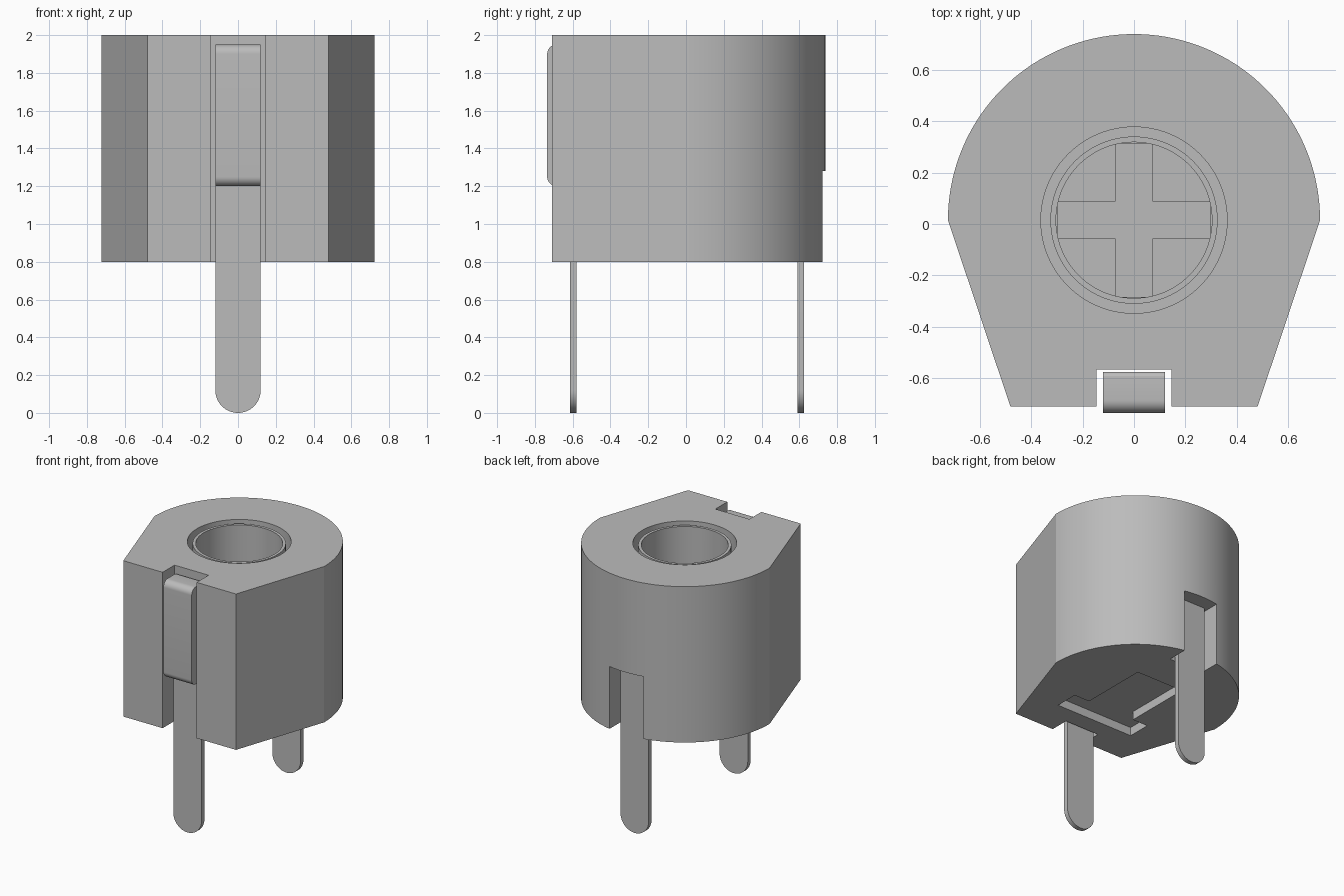
import bpy, bmesh, math
from mathutils import Vector

if "Cube" in bpy.data.objects:
    bpy.data.objects.remove(bpy.data.objects["Cube"], do_unlink=True)

grey = bpy.data.materials.new("plain grey")
grey.use_nodes = True
colour = (0.5, 0.5, 0.5, 1)
grey.diffuse_color = colour
grey.node_tree.nodes["Principled BSDF"].inputs["Base Color"].default_value = colour

CY = 0.015          # centre of the round body and adjuster
BOTTOM, TOP = 0.8, 2.0


def prism(name, points, axis, start, end):
    """Extrude a 2D outline along x, y or z."""
    place = {"x": lambda a, b, t: (t, a, b),
             "y": lambda a, b, t: (a, t, b),
             "z": lambda a, b, t: (a, b, t)}[axis]
    bm = bmesh.new()
    face = bm.faces.new([bm.verts.new(place(a, b, start)) for a, b in points])
    ext = bmesh.ops.extrude_face_region(bm, geom=[face])
    moved = [g for g in ext["geom"] if isinstance(g, bmesh.types.BMVert)]
    bmesh.ops.translate(bm, verts=moved, vec=Vector(place(0, 0, end - start)))
    bmesh.ops.recalc_face_normals(bm, faces=bm.faces)
    mesh = bpy.data.meshes.new(name)
    bm.to_mesh(mesh)
    bm.free()
    mesh.materials.append(grey)
    obj = bpy.data.objects.new(name, mesh)
    bpy.context.collection.objects.link(obj)
    return obj


def arc(cx, cy, r, a0, a1, n):
    steps = [math.radians(a0 + (a1 - a0) * i / n) for i in range(n + 1)]
    return [(cx + r * math.cos(a), cy + r * math.sin(a)) for a in steps]


def circle(r, n=96):
    return arc(0, CY, r, 0, 360, n)[:-1]


def rect(x0, x1, y0, y1):
    return [(x0, y0), (x1, y0), (x1, y1), (x0, y1)]


def select(obj):
    bpy.ops.object.select_all(action="DESELECT")
    obj.select_set(True)
    bpy.context.view_layer.objects.active = obj


def cut(obj, outline, z0, z1):
    """Remove a vertical prism from a part."""
    cutter = prism("cutter", outline, "z", z0, z1)
    cutter.hide_render = True
    mod = obj.modifiers.new("cut", "BOOLEAN")
    mod.operation, mod.solver, mod.object = "DIFFERENCE", "EXACT", cutter
    select(obj)
    bpy.ops.object.modifier_apply(modifier=mod.name)
    bpy.data.objects.remove(cutter, do_unlink=True)


def smooth(obj):
    select(obj)
    bpy.ops.object.shade_smooth_by_angle(angle=math.radians(15))


# Housing: round back, tapered sides, flat front
outline = arc(0, CY, 0.723, 0, 180, 72) + [(-0.48, -0.71), (0.48, -0.71)]
body = prism("housing", outline, "z", BOTTOM, TOP)
cut(body, circle(0.362), 1.4, TOP + 0.1)                            # adjuster bore
cut(body, rect(-0.145, 0.145, -0.9, -0.565), BOTTOM - 0.1, TOP + 0.1)  # front channel
cut(body, rect(-0.145, 0.145, 0.565, 0.9), BOTTOM - 0.1, 1.28)         # rear slot
# T-shaped recess in the underside
tee = [(-0.33, -0.43), (0.33, -0.43), (0.33, -0.25), (0.2, -0.25),
       (0.2, 0.28), (-0.2, 0.28), (-0.2, -0.25), (-0.33, -0.25)]
cut(body, tee, BOTTOM - 0.1, BOTTOM + 0.065)
smooth(body)

# Adjuster cup with a cross slot in its floor
adjuster = prism("adjuster", circle(0.325), "z", 1.39, 1.985)
cut(adjuster, circle(0.303), 1.6, 2.1)
w, r = 0.072, 0.298
cross = [(w, w), (r, w), (r, -w), (w, -w), (w, -r), (-w, -r),
         (-w, -w), (-r, -w), (-r, w), (-w, w), (-w, r), (w, r)]
cut(adjuster, [(x, y + CY) for x, y in cross], 1.5, 1.62)
smooth(adjuster)

# Pins with rounded ends
for name, y, top in (("front_pin", -0.615, 1.9), ("rear_pin", 0.59, 1.28)):
    pin = prism(name, arc(0, 0.12, 0.12, 180, 360, 32) + [(0.12, top), (-0.12, top)],
                "y", y, y + 0.035)
    smooth(pin)

# Folded clip in the front channel
y0, y1, z0, z1, r = -0.735, -0.575, 1.2, 1.95, 0.05
clip = prism("front_clip",
             arc(y0 + r, z0 + r, r, 180, 270, 10) + [(y1, z0)]
             + arc(y1 - 0.02, z1 - 0.02, 0.02, 0, 90, 6)
             + arc(y0 + r, z1 - r, r, 90, 180, 10)[:],
             "x", -0.12, 0.12)
smooth(clip)
